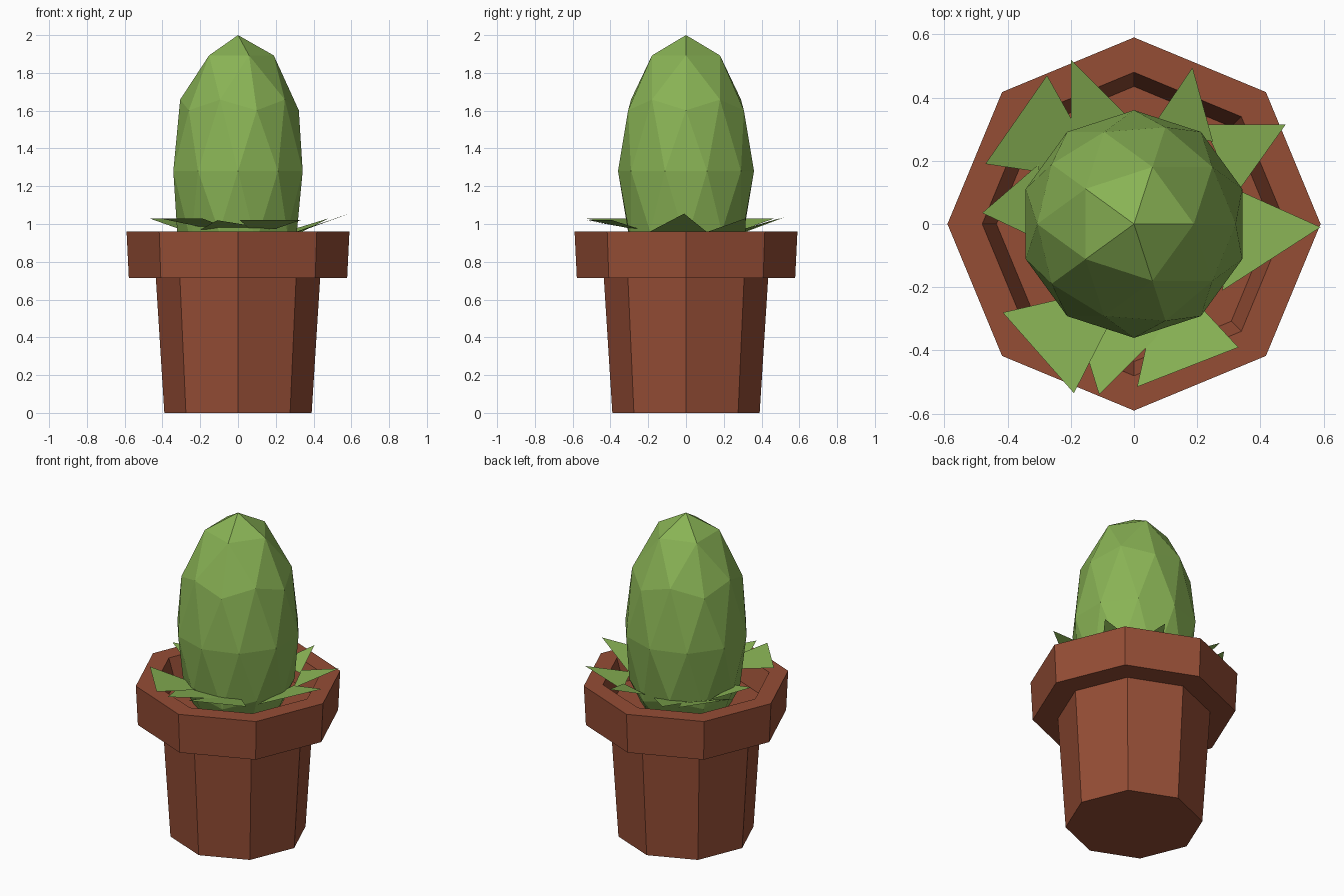
import bpy, bmesh, math
from mathutils import Vector

if "Cube" in bpy.data.objects:
    bpy.data.objects.remove(bpy.data.objects["Cube"])


def material(name, rgb):
    m = bpy.data.materials.new(name)
    m.diffuse_color = (*rgb, 1)
    m.use_nodes = True
    m.node_tree.nodes["Principled BSDF"].inputs["Base Color"].default_value = m.diffuse_color
    return m


clay = material("clay", (0.30, 0.075, 0.036))
green = material("green", (0.25, 0.45, 0.09))


def finish(bm, name, mat):
    me = bpy.data.meshes.new(name)
    bm.to_mesh(me)
    bm.free()
    me.materials.append(mat)
    ob = bpy.data.objects.new(name, me)
    bpy.context.collection.objects.link(ob)
    return ob


# Pot: eight-sided profile of (radius, height), from base round the rim to the sunken floor
profile = [(0.39, 0), (0.435, 0.715), (0.578, 0.715), (0.59, 0.96), (0.48, 0.96), (0.435, 0.82)]
SIDES = 8
bm = bmesh.new()
rings = [[bm.verts.new((r * math.cos(i * math.tau / SIDES), r * math.sin(i * math.tau / SIDES), z))
          for i in range(SIDES)] for r, z in profile]
for low, high in zip(rings, rings[1:]):
    for i in range(SIDES):
        j = (i + 1) % SIDES
        bm.faces.new((low[i], low[j], high[j], high[i]))
bm.faces.new(rings[0][::-1])
bm.faces.new(rings[-1])
finish(bm, "pot", clay)

# Cactus body: stretched low-poly ball
bm = bmesh.new()
bmesh.ops.create_icosphere(bm, subdivisions=2, radius=1)
bmesh.ops.scale(bm, vec=(0.36, 0.36, 0.72), verts=bm.verts)
bmesh.ops.translate(bm, vec=(0, 0, 1.28), verts=bm.verts)
finish(bm, "cactus_body", green)

# Leaves round the base: (tip points, base points, tip height, base height)
leaves = [
    ([(0.59, -0.01)], [(0.30, 0.12), (0.28, -0.21)], 1.055, 0.95),
    ([(0.48, 0.315)], [(0.22, 0.315), (0.32, 0.09)], 1.03, 0.95),
    ([(0.185, 0.495)], [(0.06, 0.31), (0.25, 0.26)], 1.03, 0.96),
    ([(-0.20, 0.52)], [(-0.20, 0.25), (0.0, 0.32)], 1.035, 0.96),
    ([(-0.47, 0.19), (-0.275, 0.47)], [(-0.18, 0.30), (-0.30, 0.165)], 1.03, 0.97),
    ([(-0.48, 0.035)], [(-0.30, -0.05), (-0.30, 0.19)], 1.045, 0.98),
    ([(-0.19, -0.535), (-0.415, -0.28)], [(-0.20, -0.23), (-0.07, -0.30)], 1.03, 0.985),
    ([(-0.11, -0.54)], [(0.20, -0.23), (-0.20, -0.25)], 1.02, 0.97),
    ([(0.33, -0.39), (0.01, -0.515)], [(0.06, -0.29), (0.20, -0.25)], 1.02, 0.975),
]
bm = bmesh.new()
for tips, bases, zt, zb in leaves:
    f = bm.faces.new([bm.verts.new((x, y, zt)) for x, y in tips] +
                     [bm.verts.new((x, y, zb)) for x, y in bases])
    f.normal_update()
    if f.normal.z < 0:
        f.normal_flip()
finish(bm, "base_leaves", green)
